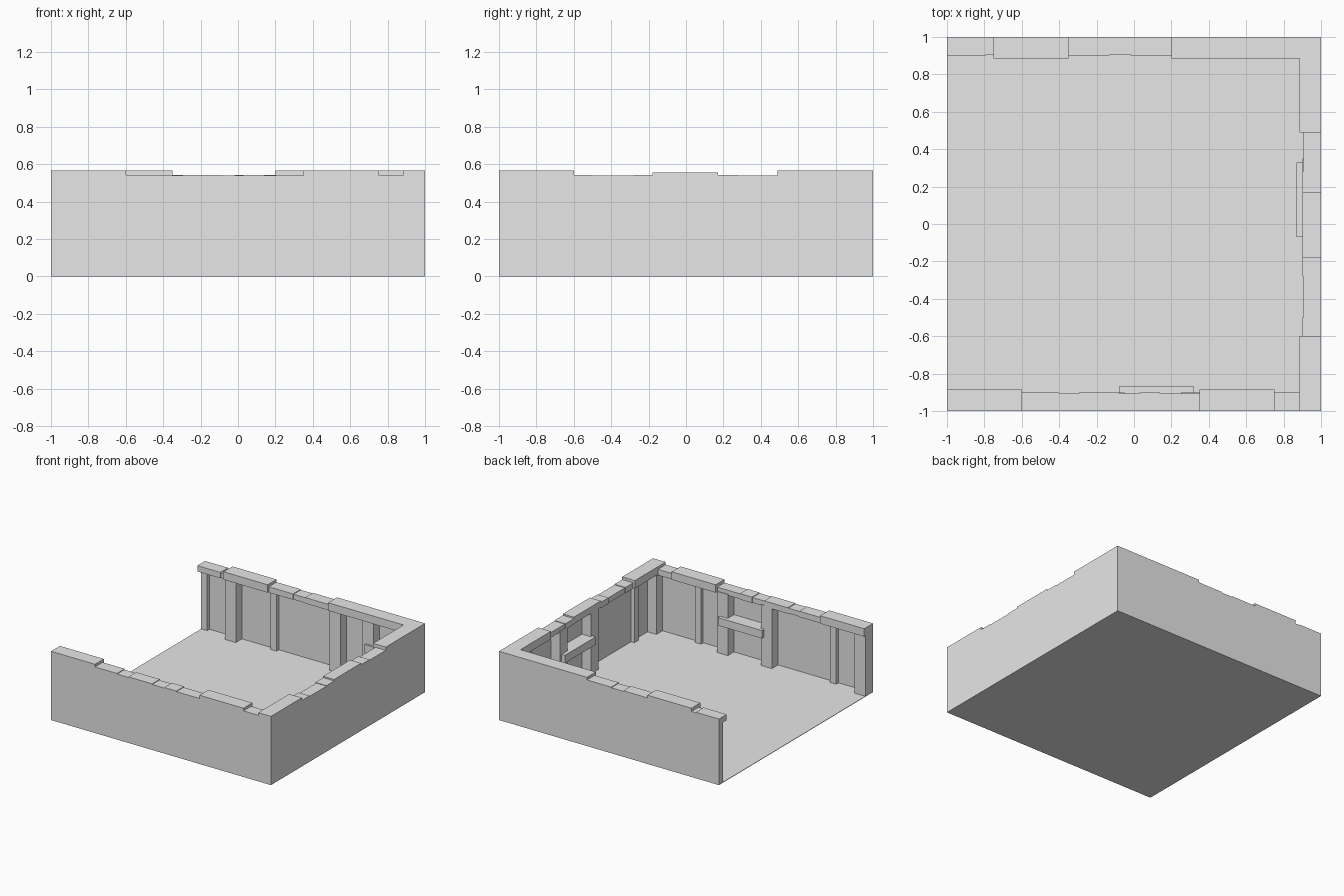
import bpy, bmesh
from math import pi
from mathutils import Matrix

old = bpy.data.objects.get("Cube")
if old:
    bpy.data.objects.remove(old, do_unlink=True)

grey = bpy.data.materials.new("plain_grey")
grey.use_nodes = True
grey.diffuse_color = (0.8, 0.8, 0.8, 1)
grey.node_tree.nodes["Principled BSDF"].inputs["Base Color"].default_value = (0.8, 0.8, 0.8, 1)

# Each wall is laid out as u along the wall, d inward from its outer face
WALLS = {
    "front": Matrix.Identity(4),
    "back": Matrix.Scale(-1, 4, (0, 1, 0)),
    "right": Matrix.Rotation(pi / 2, 4, "Z"),
}


def box(name, wall, u0, u1, depth, z0, z1, rounded=0):
    """Block on a wall; rounded softens the two long upper edges."""
    bm = bmesh.new()
    bmesh.ops.create_cube(bm, size=1)
    for v in bm.verts:
        v.co = (u0 if v.co.x < 0 else u1,
                -1 if v.co.y < 0 else depth - 1,
                z0 if v.co.z < 0 else z1)
    if rounded:
        edges = [e for e in bm.edges
                 if all(v.co.z == z1 for v in e.verts)
                 and e.verts[0].co.y == e.verts[1].co.y]
        bmesh.ops.bevel(bm, geom=edges, offset=rounded, segments=5,
                        profile=0.5, affect="EDGES")
    bm.transform(WALLS[wall])
    bmesh.ops.recalc_face_normals(bm, faces=bm.faces)
    mesh = bpy.data.meshes.new(name)
    bm.to_mesh(mesh)
    bm.free()
    mesh.materials.append(grey)
    obj = bpy.data.objects.new(name, mesh)
    bpy.context.collection.objects.link(obj)
    if rounded:
        bpy.ops.object.select_all(action="DESELECT")
        obj.select_set(True)
        bpy.context.view_layer.objects.active = obj
        bpy.ops.object.shade_smooth_by_angle(angle=0.7)


# Floor and thin outer panels
box("floor", "front", -1, 1, 2, 0, 0.004)
for wall in WALLS:
    box(wall + "_panel", wall, -1, 1, 0.02, 0, 0.505)

# Wide and thin posts, by start position along each wall
wide_posts = {
    "front": (-1, -0.15, 0.25, 0.9),
    "back": (-0.75, 0.2, 0.5, 0.9),
    "right": (-0.15, 0.25),
}
thin_posts = {
    "front": (-0.7, 0.53),
    "back": (-1, -0.37),
    "right": (-0.74, 0.65),
}
for wall in WALLS:
    for u in wide_posts[wall]:
        box(wall + "_wide_post", wall, u, u + 0.1, 0.1, 0, 0.505)
    for u in thin_posts[wall]:
        box(wall + "_thin_post", wall, u, u + 0.055, 0.05, 0, 0.505)

# Shelf boards
for wall, u in (("front", -0.08), ("back", 0.53), ("right", -0.07)):
    box(wall + "_shelf", wall, u, u + 0.4, 0.13 if wall != "back" else 0.115, 0.245, 0.31)

# Square coping beams
beams = {
    "front": ((-1, -0.6), (0.35, 0.75)),
    "back": ((-0.75, -0.35), (0.2, 1)),
    "right": ((-1, -0.6), (0.49, 1)),
}
for wall, spans in beams.items():
    for u0, u1 in spans:
        box(wall + "_beam", wall, u0, u1, 0.115, 0.5, 0.565)
box("right_middle_beam", "right", -0.18, 0.17, 0.1, 0.5, 0.555)

# Runs of rounded coping stones, by their joints
runs = [
    ("front", (-0.6, -0.4, -0.295, -0.08, 0.03, 0.14, 0.35)),
    ("front", (0.75, 0.885)),
    ("back", (-1, -0.79, -0.75)),
    ("back", (-0.35, -0.13, -0.02, 0.2)),
    ("right", (-0.6, -0.5, -0.28, -0.18)),
    ("right", (0.17, 0.28, 0.49)),
]
for wall, joints in runs:
    for i, (u0, u1) in enumerate(zip(joints, joints[1:])):
        small = i % 2
        box(wall + "_coping_stone", wall, u0, u1, 0.1 - 0.006 * small,
            0.495, 0.543 - 0.005 * small, 0.036)
